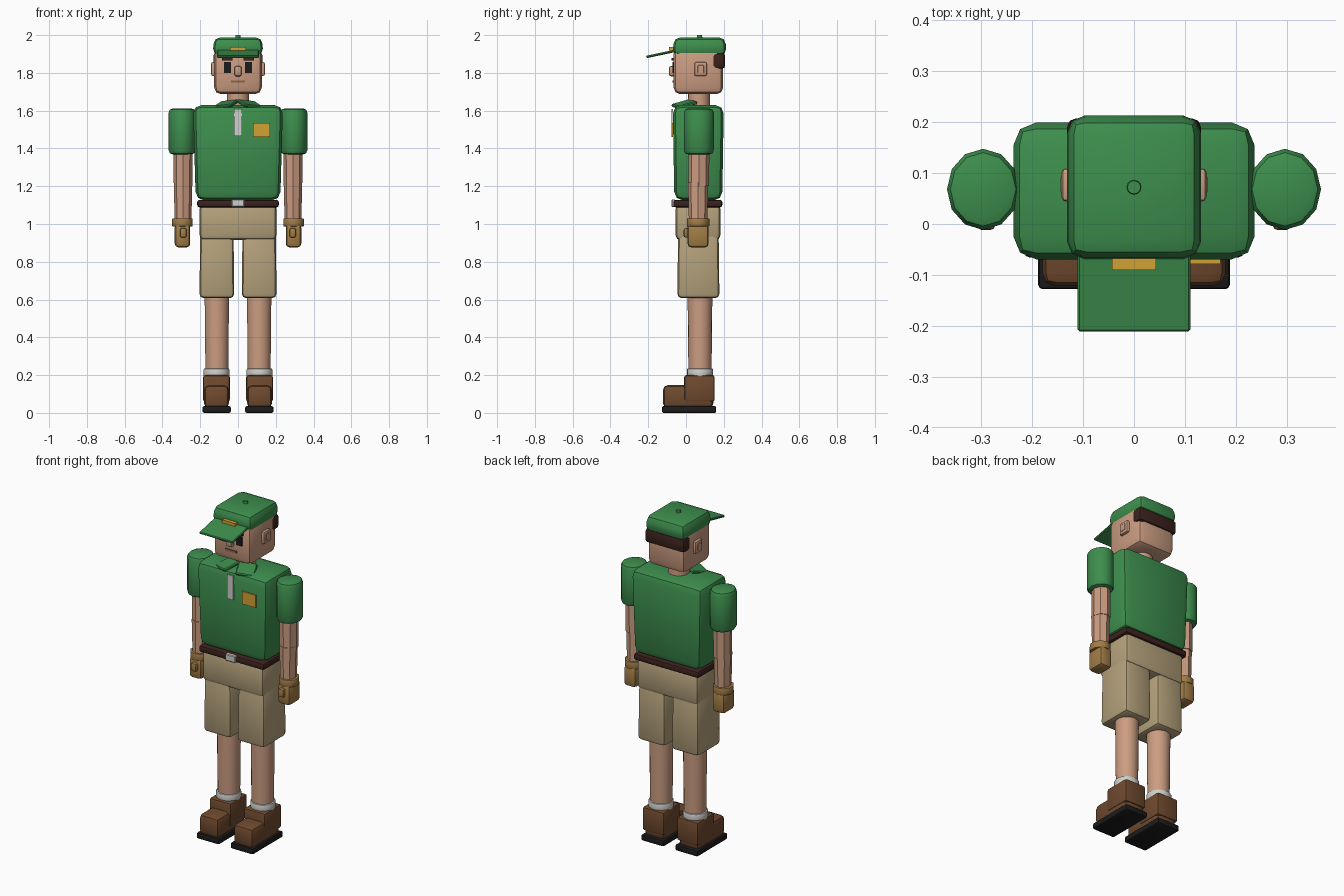
import bpy
import bmesh
from math import radians
from mathutils import Matrix, Vector, Euler

cube = bpy.data.objects.get("Cube")
if cube:
    bpy.data.objects.remove(cube, do_unlink=True)


def material(name, colour):
    m = bpy.data.materials.new(name)
    m.use_nodes = True
    m.diffuse_color = (*colour, 1)
    bsdf = m.node_tree.nodes["Principled BSDF"]
    bsdf.inputs["Base Color"].default_value = (*colour, 1)
    bsdf.inputs["Roughness"].default_value = 0.8
    return m


GREEN = material("shirt green", (0.047, 0.27, 0.075))
SKIN = material("skin", (0.60, 0.335, 0.22))
KHAKI = material("khaki", (0.46, 0.36, 0.20))
DARK = material("dark brown", (0.045, 0.016, 0.012))
BROWN = material("shoe brown", (0.16, 0.068, 0.028))
BLACK = material("black", (0.012, 0.011, 0.011))
WHITE = material("white", (0.62, 0.62, 0.60))
GOLD = material("gold", (0.63, 0.36, 0.035))
TAN = material("glove tan", (0.36, 0.205, 0.06))
LIP = material("lip", (0.27, 0.12, 0.075))

parts = []


def finish(name, bm, mat, centre, rot):
    bmesh.ops.recalc_face_normals(bm, faces=bm.faces)
    mesh = bpy.data.meshes.new(name)
    bm.to_mesh(mesh)
    bm.free()
    mesh.materials.append(mat)
    ob = bpy.data.objects.new(name, mesh)
    ob.location = centre
    ob.rotation_euler = [radians(a) for a in rot]
    bpy.context.collection.objects.link(ob)
    parts.append(ob)
    return ob


def box(name, mat, x, y, z, bevel=0.0, segs=2, low=1.0, high=1.0, rot=(0, 0, 0)):
    """Bevelled box from (min, max) ranges; low and high scale its two ends."""
    lo, hi = Vector((x[0], y[0], z[0])), Vector((x[1], y[1], z[1]))
    size = hi - lo
    bm = bmesh.new()
    bmesh.ops.create_cube(bm, size=1)
    for v in bm.verts:
        k = high if v.co.z > 0 else low
        v.co = Vector((v.co.x * size.x * k, v.co.y * size.y * k, v.co.z * size.z))
    if bevel:
        bmesh.ops.bevel(bm, geom=bm.edges[:], offset=bevel, segments=segs,
                        profile=0.5, affect='EDGES')
    return finish(name, bm, mat, (lo + hi) / 2, rot)


def tube(name, mat, x, y, z, r_low, r_high, sides=16, bevel=0.0, depth=1.0, rot=(0, 0, 0)):
    """Upright tapered cylinder; depth stretches it front to back."""
    height = z[1] - z[0]
    bm = bmesh.new()
    bmesh.ops.create_cone(bm, cap_ends=True, segments=sides, radius1=r_low,
                          radius2=r_high, depth=height)
    if bevel:
        rims = [e for e in bm.edges if abs(e.verts[0].co.z - e.verts[1].co.z) < 1e-5]
        bmesh.ops.bevel(bm, geom=rims, offset=bevel, segments=2, profile=0.5, affect='EDGES')
    bmesh.ops.scale(bm, vec=(1, depth, 1), verts=bm.verts)
    return finish(name, bm, mat, (x, y, (z[0] + z[1]) / 2), rot)


def around(c, half):
    return (c - half, c + half)


MID = 0.068

# Trunk
box("torso", GREEN, (-0.238, 0.238), (-0.07, 0.2), (1.125, 1.63), 0.045, 2, low=0.94)
box("hips", KHAKI, (-0.203, 0.203), (-0.055, 0.182), (0.915, 1.105), 0.025)
box("belt", DARK, (-0.216, 0.216), (-0.066, 0.192), (1.088, 1.128), 0.012)
box("buckle", WHITE, (-0.034, 0.034), (-0.076, -0.055), (1.09, 1.13), 0.004, 1)
box("shirt_placket", WHITE, (-0.02, 0.02), (-0.077, -0.068), (1.465, 1.61))
box("chest_badge", GOLD, (0.08, 0.17), (-0.078, -0.069), (1.46, 1.535))

# Head
tube("neck", SKIN, 0, MID, (1.6, 1.72), 0.06, 0.057)
box("head", SKIN, (-0.126, 0.126), (-0.066, 0.197), (1.687, 1.935), 0.036, 2)
box("nose", SKIN, (-0.019, 0.019), (-0.09, -0.05), (1.782, 1.836), 0.01)
box("mouth", LIP, (-0.038, 0.038), (-0.071, -0.062), (1.748, 1.76))
box("hair", DARK, (-0.131, 0.131), (0.142, 0.207), (1.822, 1.905), 0.016)

# Cap
box("cap_crown", GREEN, (-0.134, 0.134), (-0.071, 0.215), (1.893, 1.988), 0.034, 2, high=0.95)
box("cap_visor", GREEN, (-0.111, 0.111), (-0.212, -0.045), (1.895, 1.908), 0.004, 1,
    rot=(12, 0, 0))
box("cap_badge", GOLD, (-0.043, 0.043), (-0.09, -0.065), (1.918, 1.936))
tube("cap_button", GREEN, 0, 0.072, (1.98, 2.0), 0.015, 0.013, 12)

# Paired parts
for s, side in ((1, "left"), (-1, "right")):
    def name(part):
        return side + "_" + part

    # Face
    box(name("eye"), BLACK, around(s * 0.056, 0.019), (-0.072, -0.064), (1.8, 1.857))
    box(name("eyebrow"), DARK, around(s * 0.057, 0.027), (-0.076, -0.062), (1.866, 1.88))
    box(name("ear"), SKIN, around(s * 0.128, 0.014), (0.044, 0.11), (1.784, 1.857), 0.009)
    box(name("inner_ear"), SKIN, around(s * 0.139, 0.005), (0.06, 0.095), (1.8, 1.842), 0.003, 1)

    # Collar flap
    box(name("collar"), GREEN, around(s * 0.062, 0.052), (-0.062, 0.045), (1.626, 1.643),
        0.005, 1, rot=(15, s * 6, s * 25))

    # Arm
    tube(name("sleeve"), GREEN, s * 0.296, MID, (1.368, 1.612), 0.071, 0.071, 12, 0.022, 1.12)
    tube(name("upper_arm"), SKIN, s * 0.291, MID, (1.2, 1.42), 0.049, 0.051, 8, 0, 1.1)
    tube(name("forearm"), SKIN, s * 0.291, 0.064, (1.0, 1.22), 0.044, 0.049, 8, 0, 1.1)
    tube(name("glove_cuff"), TAN, s * 0.294, 0.064, (0.987, 1.03), 0.057, 0.057, 10, 0.004, 1.05)
    box(name("hand"), TAN, around(s * 0.294, 0.041), (0.008, 0.12), (0.876, 1.0), 0.02)
    box(name("thumb"), TAN, around(s * 0.29, 0.018), (-0.012, 0.03), (0.928, 0.978), 0.01)

    # Leg
    box(name("shorts_leg"), KHAKI, around(s * 0.112, 0.092), (-0.046, 0.177), (0.607, 0.97),
        0.024, 2, high=0.96)
    tube(name("leg"), SKIN, s * 0.112, 0.074, (0.19, 0.66), 0.061, 0.066, 18)
    tube(name("sock"), WHITE, s * 0.114, 0.074, (0.185, 0.235), 0.069, 0.069, 18, 0.006)
    box(name("shoe_upper"), BROWN, around(s * 0.114, 0.071), (-0.01, 0.152), (0.06, 0.2), 0.012)
    box(name("shoe_toe"), BROWN, around(s * 0.114, 0.066), (-0.122, 0.145), (0.025, 0.147), 0.026)
    box(name("sole"), BLACK, around(s * 0.113, 0.075), (-0.128, 0.16), (0, 0.036), 0.009)

# Smooth the soft bevels and keep hard edges crisp
bpy.ops.object.select_all(action='DESELECT')
for ob in parts:
    ob.select_set(True)
bpy.context.view_layer.objects.active = parts[0]
bpy.ops.object.shade_smooth_by_angle(angle=radians(35))
